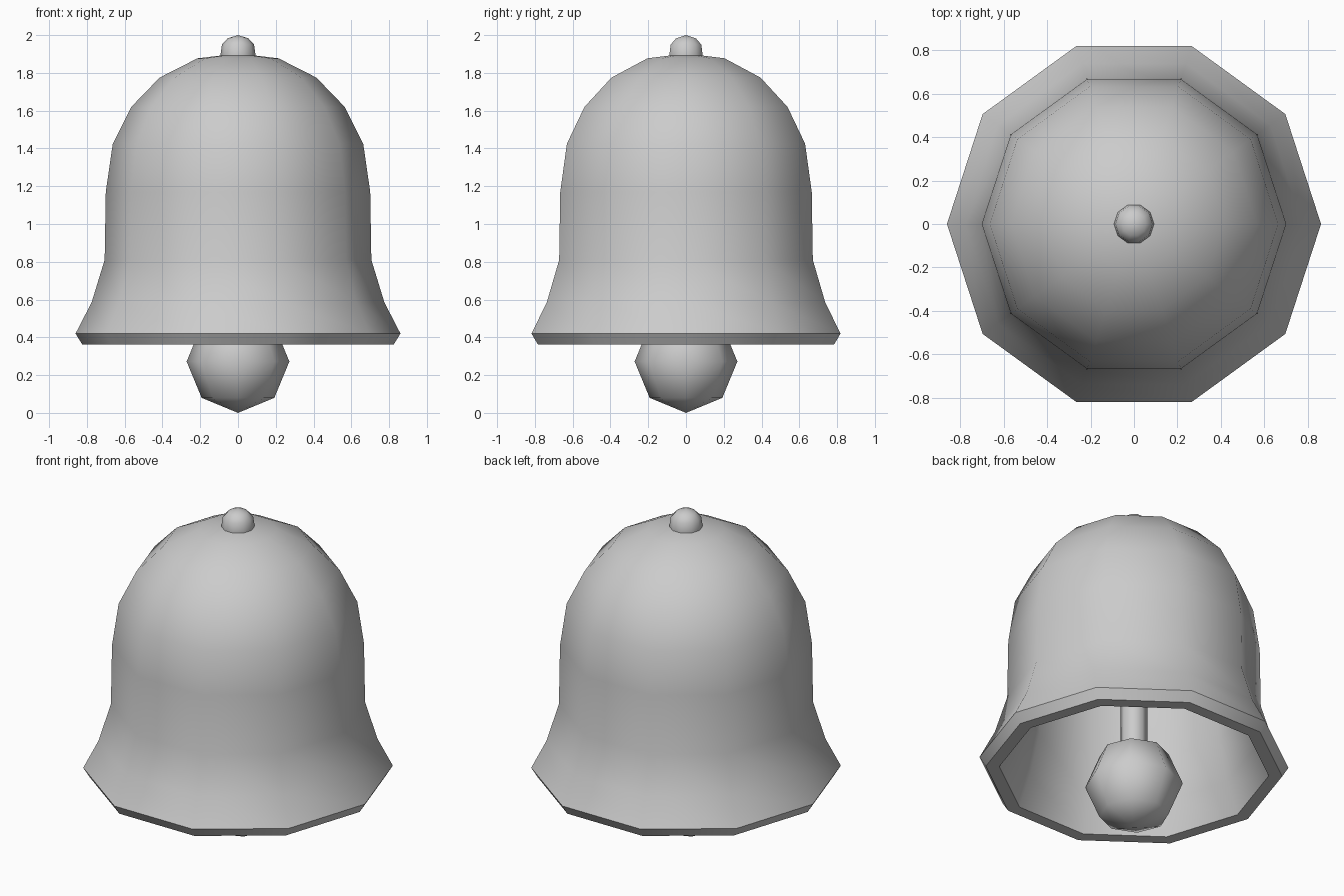
import bpy, bmesh, math

if "Cube" in bpy.data.objects:
    bpy.data.objects.remove(bpy.data.objects["Cube"])


def finish(name, bm, angle=50):
    """Turn a bmesh into a named object, smooth except at sharp edges."""
    bmesh.ops.recalc_face_normals(bm, faces=bm.faces)
    mesh = bpy.data.meshes.new(name)
    bm.to_mesh(mesh)
    bm.free()
    ob = bpy.data.objects.new(name, mesh)
    bpy.context.collection.objects.link(ob)
    bpy.ops.object.select_all(action='DESELECT')
    bpy.context.view_layer.objects.active = ob
    ob.select_set(True)
    bpy.ops.object.shade_smooth_by_angle(angle=math.radians(angle))
    return ob


def lathe(name, profile, sides):
    """Revolve (radius, z) points around the z axis."""
    bm = bmesh.new()
    verts = [bm.verts.new((r, 0, z)) for r, z in profile]
    edges = [bm.edges.new(pair) for pair in zip(verts, verts[1:])]
    bmesh.ops.spin(bm, geom=verts + edges, cent=(0, 0, 0), axis=(0, 0, 1),
                   angle=math.tau, steps=sides, use_duplicate=False)
    bmesh.ops.remove_doubles(bm, verts=bm.verts, dist=1e-4)
    return finish(name, bm)


# Bell wall: outer skin from crown to flared lip, then back up the inside
outer = [(0, 1.903), (0.215, 1.877), (0.415, 1.775), (0.565, 1.62),
         (0.663, 1.425), (0.70, 1.17), (0.706, 0.81), (0.775, 0.585),
         (0.86, 0.42), (0.825, 0.363)]
inner = [(0.75, 0.363), (0.68, 0.55), (0.62, 0.79), (0.61, 1.16),
         (0.58, 1.39), (0.49, 1.56), (0.36, 1.69), (0.19, 1.78), (0, 1.80)]
lathe("bell_body", outer + inner, 10)

# Crown knob
knob = [(0, 1.86), (0.09, 1.86), (0.092, 1.90), (0.085, 1.95),
        (0.055, 1.983), (0, 2.0)]
lathe("crown_knob", knob, 10)

# Clapper: rod hanging from the crown and a faceted ball
lathe("clapper_rod", [(0, 0.4), (0.074, 0.4), (0.074, 1.84), (0, 1.84)], 8)
ball = [(0.272 * math.sin(i * math.pi / 4), 0.272 - 0.272 * math.cos(i * math.pi / 4))
        for i in range(5)]
lathe("clapper_ball", ball, 8)
